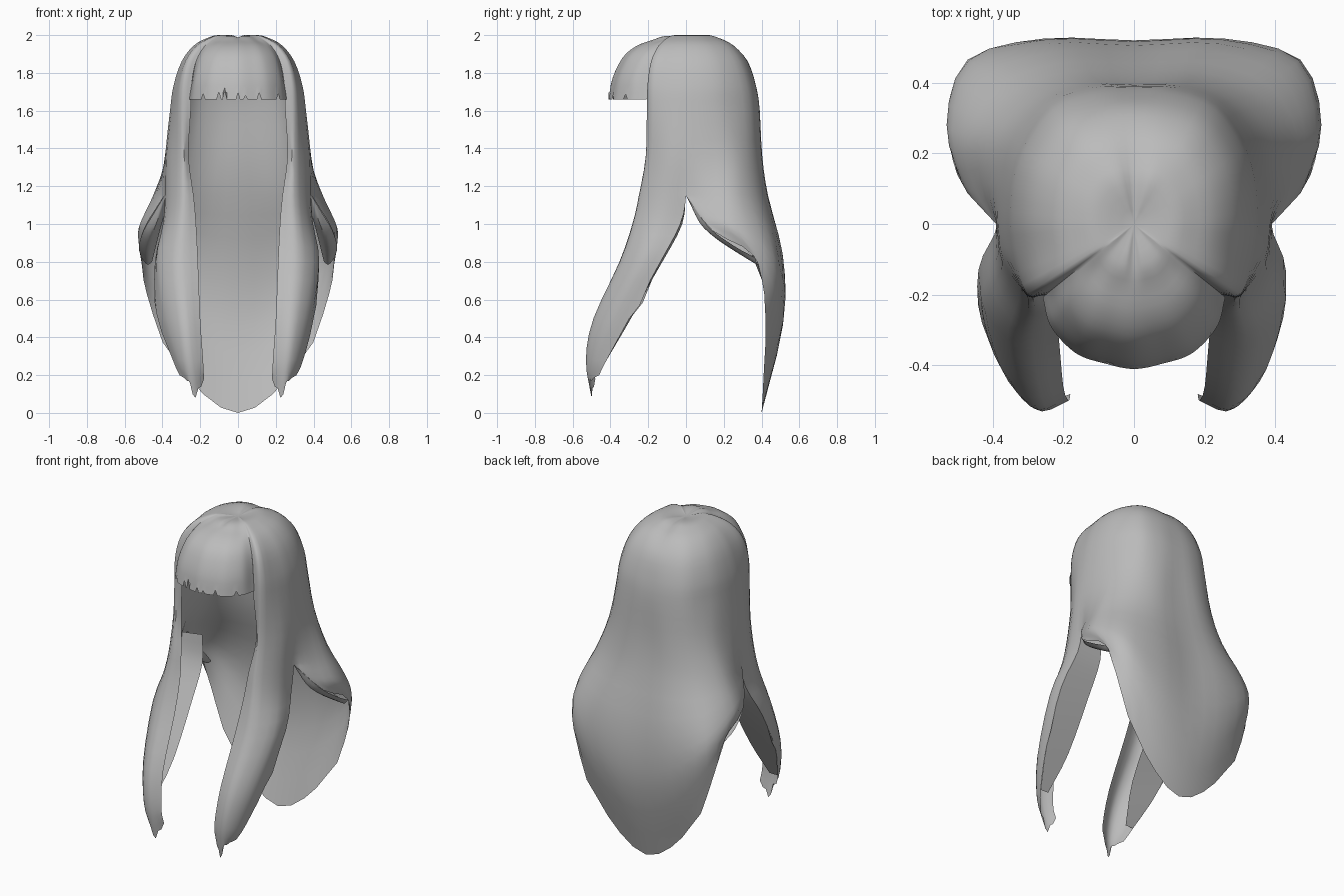
import bpy, bmesh, math
from mathutils import Vector

if "Cube" in bpy.data.objects:
    bpy.data.objects.remove(bpy.data.objects["Cube"])

mat = bpy.data.materials.new("hair grey")
mat.diffuse_color = (0.5, 0.5, 0.5, 1)
mat.use_nodes = True
mat.node_tree.nodes["Principled BSDF"].inputs["Base Color"].default_value = mat.diffuse_color

# crown profiles: (scale of the head outline, height)
CROWN = [(0.0, 1.985), (0.28, 2.0), (0.45, 1.985), (0.65, 1.945),
         (0.83, 1.86), (0.95, 1.73), (1.0, 1.6)]
PARTED = [(0.0, 1.985), (0.28, 1.988), (0.45, 1.975), (0.65, 1.94),
          (0.84, 1.86), (0.95, 1.73), (1.0, 1.6)]
FULL = [(0.0, 1.985), (0.28, 2.0), (0.48, 1.985), (0.71, 1.94),
        (0.89, 1.86), (0.98, 1.74), (1.0, 1.6)]
FRINGE = [(0.0, 1.985), (0.28, 1.995), (0.45, 1.972), (0.65, 1.94),
          (0.82, 1.88), (0.95, 1.77), (1.0, 1.66)]


def spline(pts, n):
    """Smooth curve through points, n steps per span."""
    p = [2 * pts[0] - pts[1]] + pts + [2 * pts[-1] - pts[-2]]
    out = []
    for i in range(1, len(p) - 2):
        a, b, c, d = p[i - 1:i + 3]
        for k in range(n):
            t = k / n
            out.append(b + 0.5 * t * (c - a + t * (2 * a - 5 * b + 4 * c - d
                       + t * (3 * (b - c) + d - a))))
    return out + [pts[-1].copy()]


def surface(bm, columns, nu, nv, tweak=None, pin=None):
    """Skin a smooth sheet over columns of points running crown to tip."""
    cols = [spline(c, nv) for c in columns]
    if pin:  # the outer columns stop at the split
        for c in (cols[0], cols[-1]):
            c[pin:] = [c[pin].copy() for _ in c[pin:]]
    rows = [spline(list(r), nu) for r in zip(*cols)]
    if tweak:
        tweak(rows)
    grid = [[bm.verts.new(p) for p in r] for r in rows]
    for r0, r1 in zip(grid, grid[1:]):
        for i in range(len(r0) - 1):
            bm.faces.new((r0[i], r0[i + 1], r1[i + 1], r1[i]))


def points(*pts):
    return [Vector(p) for p in pts]


def column(base, lower, profile=CROWN):
    return points(*[(base[0] * s, base[1] * s, z) for s, z in profile], *lower)


def flip(cols):
    return [[Vector((-p.x, p.y, p.z)) for p in c] for c in cols]


def finish(bm, name, merge):
    bmesh.ops.remove_doubles(bm, verts=bm.verts, dist=merge)
    bmesh.ops.dissolve_degenerate(bm, dist=0.0005, edges=bm.edges)
    bmesh.ops.recalc_face_normals(bm, faces=bm.faces)
    me = bpy.data.meshes.new(name)
    bm.to_mesh(me)
    bm.free()
    me.materials.append(mat)
    ob = bpy.data.objects.new(name, me)
    bpy.context.collection.objects.link(ob)
    bpy.ops.object.select_all(action='DESELECT')
    ob.select_set(True)
    bpy.context.view_layer.objects.active = ob
    bpy.ops.object.shade_smooth_by_angle(angle=math.radians(50))


# front locks: inner edge, front ridge, outer side, rear edge
lock = [
    column((.25, -.2), [(.262, -.19, 1.36), (.235, -.23, 1.15), (.222, -.26, 1.0),
           (.212, -.33, .8), (.2, -.46, .5), (.185, -.5, .28), (.18, -.48, .18)], FULL),
    column((.305, -.2), [(.30, -.21, 1.36), (.30, -.245, 1.15), (.31, -.28, 1.0),
           (.32, -.35, .8), (.29, -.49, .5), (.26, -.53, .28), (.225, -.5, .08)], FULL),
    column((.345, -.1), [(.37, -.1, 1.36), (.375, -.13, 1.15), (.39, -.16, 1.0),
           (.42, -.25, .8), (.375, -.41, .5), (.315, -.49, .28), (.27, -.5, .17)]),
    column((.36, 0), [(.385, 0, 1.36), (.39, 0, 1.15), (.395, -.03, 1.0),
           (.43, -.135, .8), (.4, -.3, .5), (.345, -.42, .28), (.31, -.46, .2)]),
]
left_lock = flip(lock)
left_lock[3][10:12] = points((-.44, -.13, .8), (-.43, -.28, .52))

# inner edge of the flap folded in behind each lock
flap = points((.25, 0, 1.17), (.235, -.02, 1.0), (.235, -.125, .8),
              (.24, -.3, .5), (.29, -.42, .28))

# back hair: side split round to the middle of the back
back = [
    lock[3][:12],
    column((.355, .11), [(.385, .12, 1.36), (.43, .11, 1.16), (.46, .1, 1.07),
           (.48, .11, 1.02), (.5, .14, .965)]),
    column((.325, .22), [(.36, .25, 1.36), (.44, .25, 1.16), (.5, .26, 1.04),
           (.53, .28, .95), (.51, .37, .82)]),
    column((.24, .34), [(.275, .35, 1.36), (.35, .37, 1.15), (.44, .44, .93),
           (.47, .465, .77), (.45, .42, .52)]),
    column((.12, .385), [(.15, .4, 1.36), (.19, .43, 1.15), (.24, .51, .85),
           (.26, .515, .55), (.26, .41, .18)]),
    column((0, .39), [(0, .4, 1.36), (0, .43, 1.15), (0, .505, .8),
           (0, .51, .45), (0, .4, 0)], PARTED),
]

# hem of the side wings, curling under
hem = [points((.39, 0, 1.15), (.45, .07, 1.05), (.5, .14, .965), (.525, .26, .88),
              (.51, .37, .82)),
       points((.385, .01, 1.14), (.43, .07, 1.01), (.46, .15, .93), (.475, .26, .855),
              (.48, .375, .785)),
       points((.37, .03, 1.15), (.39, .09, 1.05), (.41, .18, .98), (.43, .28, .9),
              (.455, .385, .8))]


def ragged_lock(rows):
    # torn tip and one small tooth on the rear edge
    for i in (2, 5):
        rows[-1][i].z += 0.03
    rows[-8][-1].z -= 0.03


def ragged_back(rows):
    # a few small nicks along the lower hem
    n = len(rows[-1])
    for i in (n // 2 - 5, n // 2 + 5, n // 2 - 8, n // 2 + 8):
        rows[-1][i].z -= 0.03


# fringe over the forehead: its ends follow the inner edges of the locks
half = [column((.25, -.2), [], FULL)]
half[0][-1] = Vector((.258, -.208, 1.66))
half += [column(b, [], FRINGE)
         for b in ((.235, -.29), (.165, -.365), (.08, -.395), (0, -.41))]
half[-1][1].z -= 0.007


def slits(rows):
    # narrow slits in the hem of the fringe
    for x, depth in ((-.18, .03), (-.1, .04), (-.07, .06), (0, .035),
                     (.04, .02), (.11, .035), (.21, .03)):
        i = min(range(len(rows[-1])), key=lambda k: abs(rows[-1][k].x - x))
        rows[-1][i].z += depth


bm = bmesh.new()
surface(bm, lock, 3, 3, ragged_lock)
surface(bm, left_lock, 3, 3, ragged_lock)
surface(bm, back + flip(back[:-1])[::-1], 3, 3, ragged_back, pin=24)
surface(bm, half + flip(half[:-1])[::-1], 8, 3, slits)
finish(bm, "long_hair", 0.002)

bm = bmesh.new()
surface(bm, [lock[3][8:13], flap], 2, 3)
surface(bm, [left_lock[3][8:13], flip([flap])[0]], 2, 3)
finish(bm, "lock_flaps", 0.0005)

bm = bmesh.new()
surface(bm, hem, 3, 3)
surface(bm, flip(hem), 3, 3)
finish(bm, "wing_hems", 0.0005)
